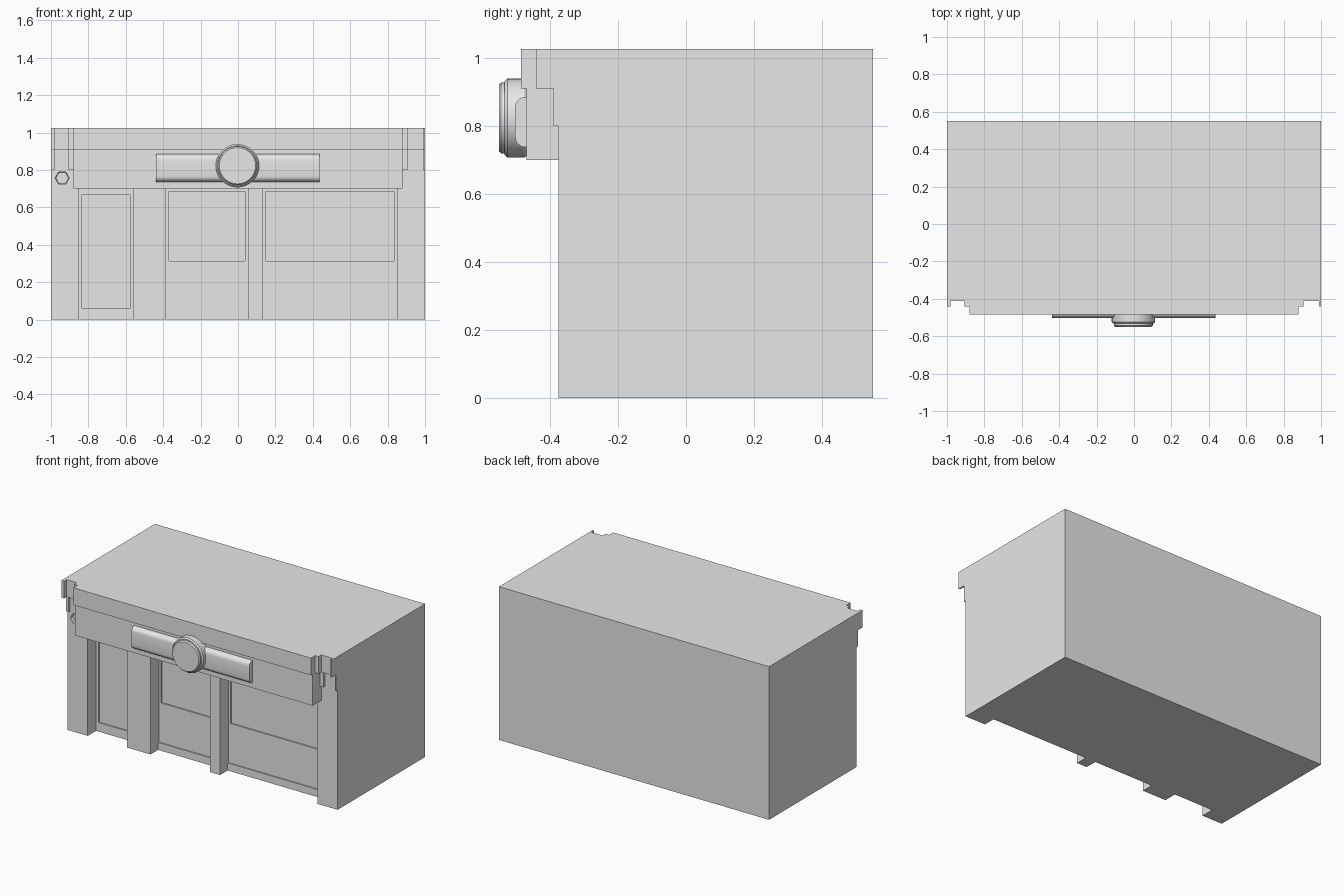
import bpy, bmesh, math
from mathutils import Matrix

cube = bpy.data.objects.get("Cube")
if cube:
    bpy.data.objects.remove(cube, do_unlink=True)

gray = bpy.data.materials.new("plain gray")
gray.use_nodes = True
gray.diffuse_color = (0.8, 0.8, 0.8, 1)
gray.node_tree.nodes["Principled BSDF"].inputs["Base Color"].default_value = (0.8, 0.8, 0.8, 1)

BACK, FRONT, TOP = 0.55, -0.375, 1.025
BAY = -0.287      # back of the shopfront bays


def finish(bm, name):
    bmesh.ops.recalc_face_normals(bm, faces=bm.faces)
    me = bpy.data.meshes.new(name)
    bm.to_mesh(me)
    bm.free()
    me.materials.append(gray)
    ob = bpy.data.objects.new(name, me)
    bpy.context.collection.objects.link(ob)
    return ob


def box(name, x0, x1, y0, y1, z0, z1):
    bm = bmesh.new()
    place = Matrix.Translation(((x0 + x1) / 2, (y0 + y1) / 2, (z0 + z1) / 2))
    size = Matrix.Diagonal((x1 - x0, y1 - y0, z1 - z0, 1))
    bmesh.ops.create_cube(bm, size=1, matrix=place @ size)
    return finish(bm, name)


def disc(name, x, z, profile, sides):
    """Stack of rings (radius, y) facing the front, capped at both ends."""
    bm = bmesh.new()
    rings = []
    for r, y in profile:
        angles = [math.tau * i / sides for i in range(sides)]
        rings.append([bm.verts.new((x + r * math.cos(a), y, z + r * math.sin(a))) for a in angles])
    for a, b in zip(rings, rings[1:]):
        for i in range(sides):
            j = (i + 1) % sides
            bm.faces.new((a[i], a[j], b[j], b[i]))
    bm.faces.new(rings[0])
    bm.faces.new(rings[-1])
    return finish(bm, name)


def carve(target, cutter):
    mod = target.modifiers.new("carve", 'BOOLEAN')
    mod.operation, mod.solver, mod.object = 'DIFFERENCE', 'EXACT', cutter
    bpy.context.view_layer.objects.active = target
    bpy.ops.object.modifier_apply(modifier=mod.name)
    bpy.data.objects.remove(cutter, do_unlink=True)


def smooth(ob):
    bpy.ops.object.select_all(action='DESELECT')
    ob.select_set(True)
    bpy.context.view_layer.objects.active = ob
    bpy.ops.object.shade_smooth_by_angle(angle=math.radians(25))


# Building block with recessed bays and sunken panels
body = box("building", -1, 1, FRONT, BACK, 0, TOP)
bays = {"door": (-0.85, -0.56, 0.06, 0.67),
        "small_window": (-0.385, 0.055, 0.315, 0.685),
        "large_window": (0.13, 0.85, 0.315, 0.685)}
for name, (x0, x1, low, high) in bays.items():
    carve(body, box("bay_cutter", x0, x1, -0.6, BAY, -0.1, 0.71))
    carve(body, box("panel_cutter", x0 + 0.017, x1 - 0.017, -0.6, BAY + 0.01, low, high))
    if name != "door":
        box(name + "_kick_plate", x0, x1, BAY - 0.008, BAY + 0.02, 0, 0.05)

# Hexagonal socket on the corner pillar
carve(body, disc("socket_cutter", -0.94, 0.757, [(0.038, -0.5), (0.038, FRONT), (0.034, -0.355)], 6))

# Fascia and cornice
box("fascia", -0.88, 0.88, -0.468, -0.28, 0.70, 0.92)
box("cornice", -0.88, 0.88, -0.485, -0.3, 0.91, TOP)

# Stepped cornice ends
for side, tag in ((-1, "right"), (1, "left")):
    outer = 0.98 if side < 0 else 0.99
    for part, a, b, top_y in (("inner", 0.87, 0.905, -0.44),
                              ("middle", 0.905, outer, -0.412),
                              ("outer", outer, 1.0, -0.44)):
        x0, x1 = sorted((side * a, side * b))
        box(f"{tag}_{part}_cornice_end", x0, x1, top_y, -0.3, 0.91, TOP)
        if part != "middle":
            box(f"{tag}_{part}_bracket", x0, x1, -0.39, -0.3, 0.80, 0.92)

# Sign bar with rounded long edges
bar = box("sign_bar", -0.438, 0.435, -0.502, -0.46, 0.737, 0.885)
bm = bmesh.new()
bm.from_mesh(bar.data)
edges = [e for e in bm.edges if all(v.co.y < -0.49 for v in e.verts)
         and abs(e.verts[0].co.x - e.verts[1].co.x) > 0.1]
bmesh.ops.bevel(bm, geom=edges, offset=0.03, segments=5, profile=0.5, affect='EDGES')
bm.to_mesh(bar.data)
bm.free()
smooth(bar)

# Round emblem boss
smooth(disc("sign_disc", -0.003, 0.823,
            [(0.106, -0.46), (0.116, -0.475), (0.116, -0.525), (0.108, -0.533),
             (0.104, -0.533), (0.104, -0.543), (0.097, -0.55)], 32))
